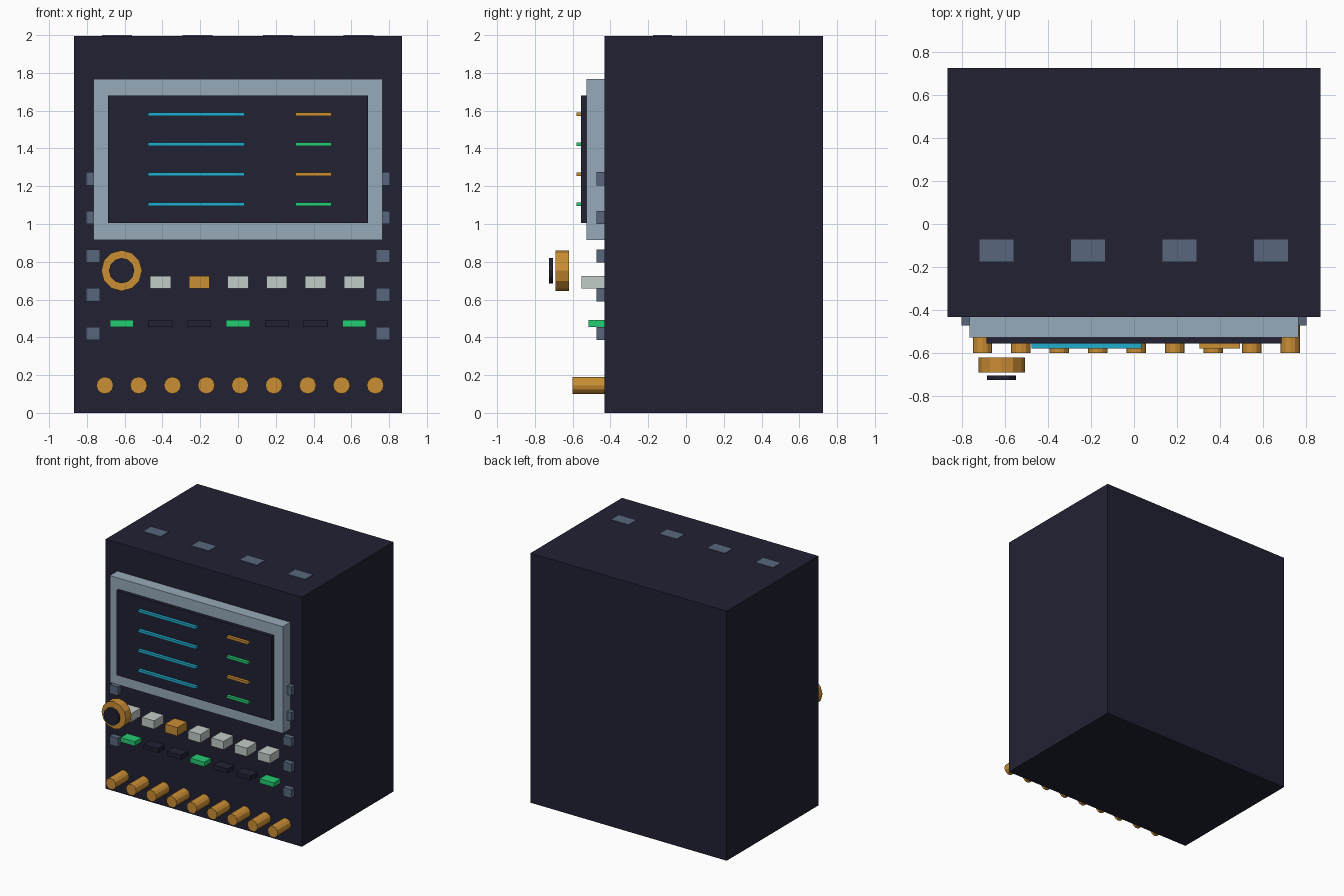
import bpy
import bmesh
from math import pi
from mathutils import Matrix

if "Cube" in bpy.data.objects:
    bpy.data.objects.remove(bpy.data.objects["Cube"], do_unlink=True)


def material(name, *srgb):
    """Flat material from 0-255 display values."""
    color = [((c / 255 + 0.055) / 1.055) ** 2.4 for c in srgb] + [1]
    mat = bpy.data.materials.new(name)
    mat.use_nodes = True
    mat.diffuse_color = color
    mat.node_tree.nodes["Principled BSDF"].inputs["Base Color"].default_value = color
    return mat


NAVY = material("dark navy", 33, 33, 51)
STEEL = material("pale steel blue", 150, 170, 184)
SLATE = material("slate", 88, 103, 124)
GOLD = material("gold", 202, 142, 52)
CYAN = material("cyan", 33, 172, 204)
GREEN = material("green", 36, 204, 115)
IVORY = material("pale grey", 194, 204, 199)


def finish(bm, name, mat):
    mesh = bpy.data.meshes.new(name)
    bm.to_mesh(mesh)
    bm.free()
    mesh.materials.append(mat)
    obj = bpy.data.objects.new(name, mesh)
    bpy.context.scene.collection.objects.link(obj)
    return obj


def box(name, mat, x, y, z):
    """Box from (low, high) ranges on each axis."""
    bm = bmesh.new()
    bmesh.ops.create_cube(bm, size=1)
    for v in bm.verts:
        v.co = [sum(r) / 2 + c * (r[1] - r[0]) for r, c in zip((x, y, z), v.co)]
    return finish(bm, name, mat)


def cylinder(name, mat, x, z, radius, y, sides=12):
    """Faceted cylinder lying along the y axis."""
    bm = bmesh.new()
    place = Matrix.Translation((x, sum(y) / 2, z)) @ Matrix.Rotation(pi / 2, 4, "X")
    bmesh.ops.create_cone(bm, cap_ends=True, segments=sides, radius1=radius,
                          radius2=radius, depth=y[1] - y[0], matrix=place)
    return finish(bm, name, mat)


def span(center, size):
    return (center - size / 2, center + size / 2)


FRONT = -0.432

# Cabinet and top vents
box("cabinet", NAVY, (-0.868, 0.868), (FRONT, 0.725), (0, 1.995))
for i in range(4):
    box(f"top_vent_{i + 1}", SLATE, span(-0.64 + i * 0.426, 0.158),
        (-0.175, -0.073), (1.98, 2))

# Display: bezel, screen and readout lines
box("screen_bezel", STEEL, (-0.765, 0.765), (-0.527, FRONT), (0.914, 1.768))
box("screen", NAVY, (-0.687, 0.687), (-0.556, -0.52), (1.004, 1.68))
for i in range(4):
    height = span(1.581 - i * 0.159, 0.02)
    box(f"long_readout_{i + 1}", CYAN, (-0.477, 0.034), (-0.58, -0.556), height)
    box(f"short_readout_{i + 1}", GREEN if i % 2 else GOLD,
        (0.305, 0.494), (-0.58, -0.556), height)

# Small side blocks
for side, sign in (("left", 1), ("right", -1)):
    for i in range(5):
        box(f"{side}_side_block_{i + 1}", SLATE, span(sign * 0.767, 0.073),
            (-0.473, FRONT), span(1.24 - i * 0.205, 0.07))

# Row of push buttons with indicator lamps below
for i in range(7):
    x = -0.615 + i * 0.205
    box(f"button_{i + 1}", GOLD if i == 2 else IVORY, span(x, 0.11),
        (-0.553, FRONT), (0.659, 0.726))
    box(f"indicator_{i + 1}", NAVY if i % 3 else GREEN, span(x, 0.126),
        (-0.516, FRONT), (0.456, 0.492))

# Dial and its cap
cylinder("dial", GOLD, -0.616, 0.753, 0.108, (-0.69, -0.62))
cylinder("dial_cap", NAVY, -0.616, 0.753, 0.067, (-0.725, -0.704))

# Row of sockets
for i in range(9):
    cylinder(f"socket_{i + 1}", GOLD, -0.705 + i * 0.179, 0.146, 0.045, (-0.6, FRONT))
